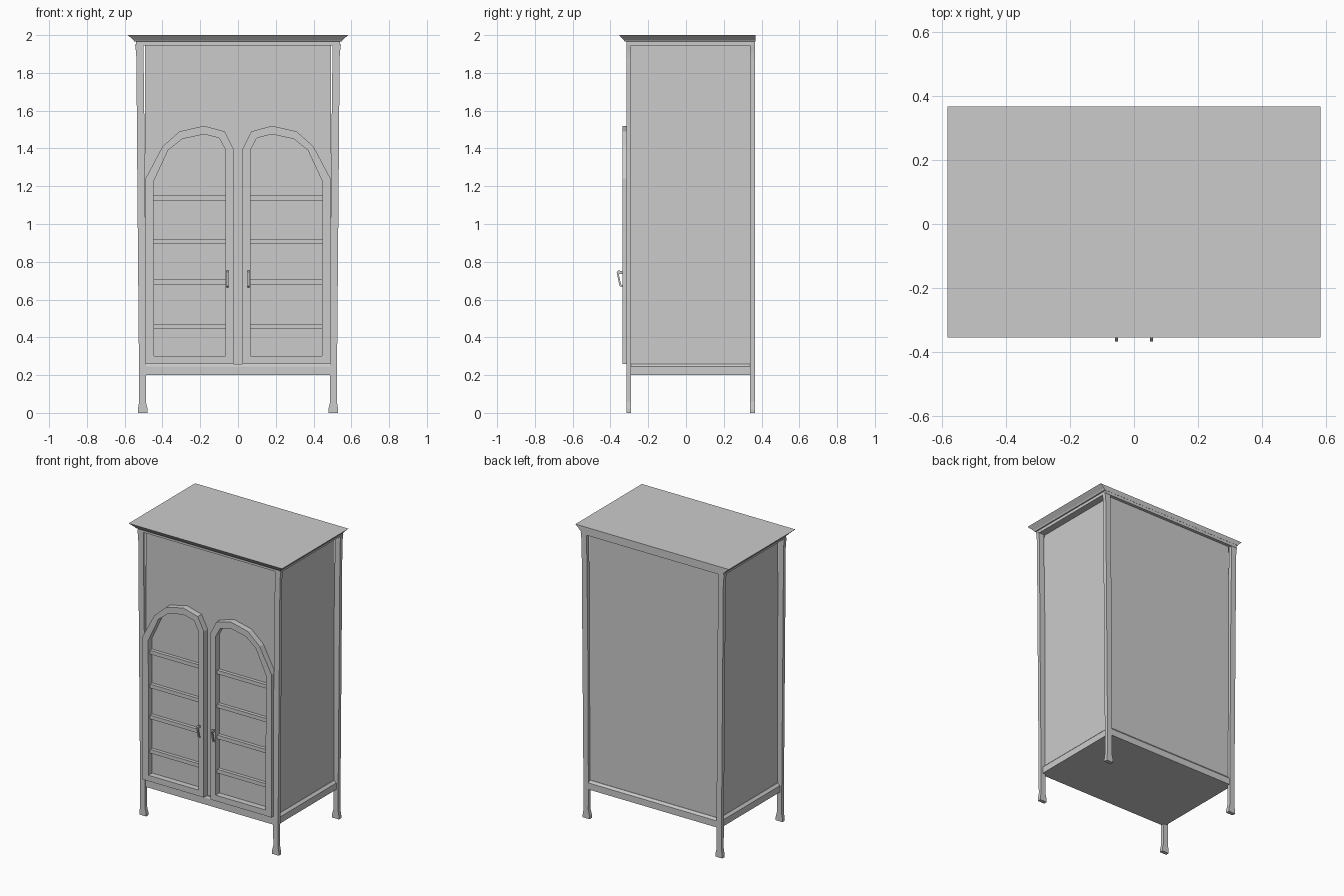
import bpy
import bmesh

if "Cube" in bpy.data.objects:
    bpy.data.objects.remove(bpy.data.objects["Cube"], do_unlink=True)

paint = bpy.data.materials.new("warm_grey_paint")
paint.use_nodes = True
GREY = (0.6, 0.6, 0.6, 1)
paint.diffuse_color = GREY
paint.node_tree.nodes["Principled BSDF"].inputs["Base Color"].default_value = GREY


def finish(name, bm):
    bmesh.ops.recalc_face_normals(bm, faces=bm.faces)
    mesh = bpy.data.meshes.new(name)
    bm.to_mesh(mesh)
    bm.free()
    mesh.materials.append(paint)
    obj = bpy.data.objects.new(name, mesh)
    bpy.context.collection.objects.link(obj)
    return obj


def loft(name, sections):
    """Solid through stacked rectangles given as (z, x0, x1, y0, y1)."""
    bm = bmesh.new()
    rings = [[bm.verts.new(p) for p in ((a, c, z), (b, c, z), (b, d, z), (a, d, z))]
             for z, a, b, c, d in sections]
    for low, high in zip(rings, rings[1:]):
        for i in range(4):
            j = (i + 1) % 4
            bm.faces.new((low[i], low[j], high[j], high[i]))
    bm.faces.new(rings[0])
    bm.faces.new(rings[-1])
    return finish(name, bm)


def box(name, x0, x1, y0, y1, z0, z1):
    return loft(name, [(z0, x0, x1, y0, y1), (z1, x0, x1, y0, y1)])


def ring_frame(name, outer, inner, y0, y1, side):
    """Flat frame between two matching outlines in x and z."""
    bm = bmesh.new()
    loops = [[bm.verts.new((side * x, y, z)) for x, z in line]
             for line, y in ((outer, y0), (inner, y0), (inner, y1), (outer, y1))]
    n = len(outer)
    for k in range(4):
        a, b = loops[k], loops[(k + 1) % 4]
        for i in range(n):
            j = (i + 1) % n
            bm.faces.new((a[i], a[j], b[j], b[i]))
    return finish(name, bm)


# Cabinet body, with base and top rails standing proud of the panels
box("cabinet_body", -0.492, 0.492, -0.295, 0.345, 0.2, 1.97)
loft("base_rail", [(0.2, -0.51, 0.51, -0.31, 0.36), (0.245, -0.51, 0.51, -0.31, 0.36),
                   (0.26, -0.495, 0.495, -0.305, 0.348)])
box("top_rail", -0.54, 0.54, -0.315, 0.366, 1.945, 1.97)
loft("cornice", [(1.965, -0.548, 0.548, -0.324, 0.367),
                 (1.975, -0.555, 0.555, -0.331, 0.367),
                 (2.0, -0.583, 0.583, -0.354, 0.367)])

# Leaning corner posts with flared feet and capitals: (z, inner x, outer x)
POST = [(0, 0.478, 0.53), (0.02, 0.478, 0.53), (0.06, 0.488, 0.523),
        (0.2, 0.487, 0.524), (1.24, 0.492, 0.533), (1.88, 0.5, 0.538),
        (1.91, 0.5, 0.54), (1.95, 0.5, 0.545)]
for side, side_name in ((1, "left"), (-1, "right")):
    for end, y0, y1 in (("front", -0.314, -0.29), ("back", 0.338, 0.364)):
        loft(f"{side_name}_{end}_post",
             [(z, *sorted((side * a, side * b)), y0, y1) for z, a, b in POST])

# Arched doors
OUTER = [(0.025, 0.26), (0.49, 0.26), (0.49, 1.24), (0.4, 1.41), (0.31, 1.49),
         (0.18, 1.52), (0.07, 1.49), (0.025, 1.4)]
INNER = [(0.065, 0.3), (0.445, 0.3), (0.447, 1.225), (0.37, 1.39), (0.295, 1.45),
         (0.18, 1.475), (0.1, 1.455), (0.065, 1.39)]
# Handle side profile in y and z
HANDLE = [(-0.33, 0.735), (-0.33, 0.747), (-0.358, 0.755), (-0.367, 0.745),
          (-0.352, 0.672), (-0.33, 0.662), (-0.33, 0.672), (-0.344, 0.68),
          (-0.356, 0.735)]
for side, name in ((1, "left"), (-1, "right")):
    ring_frame(f"{name}_door_frame", OUTER, INNER, -0.336, -0.29, side)
    x0, x1 = sorted((side * 0.06, side * 0.45))
    for i, z in enumerate((0.445, 0.68, 0.893, 1.125)):
        box(f"{name}_door_bar_{i + 1}", x0, x1, -0.318, -0.29, z, z + 0.026)

    bm = bmesh.new()
    face = bm.faces.new([bm.verts.new((side * 0.055 - 0.005, y, z)) for y, z in HANDLE])
    grown = bmesh.ops.extrude_face_region(bm, geom=[face])["geom"]
    bmesh.ops.translate(bm, vec=(0.01, 0, 0),
                        verts=[v for v in grown if isinstance(v, bmesh.types.BMVert)])
    finish(f"{name}_door_handle", bm)
